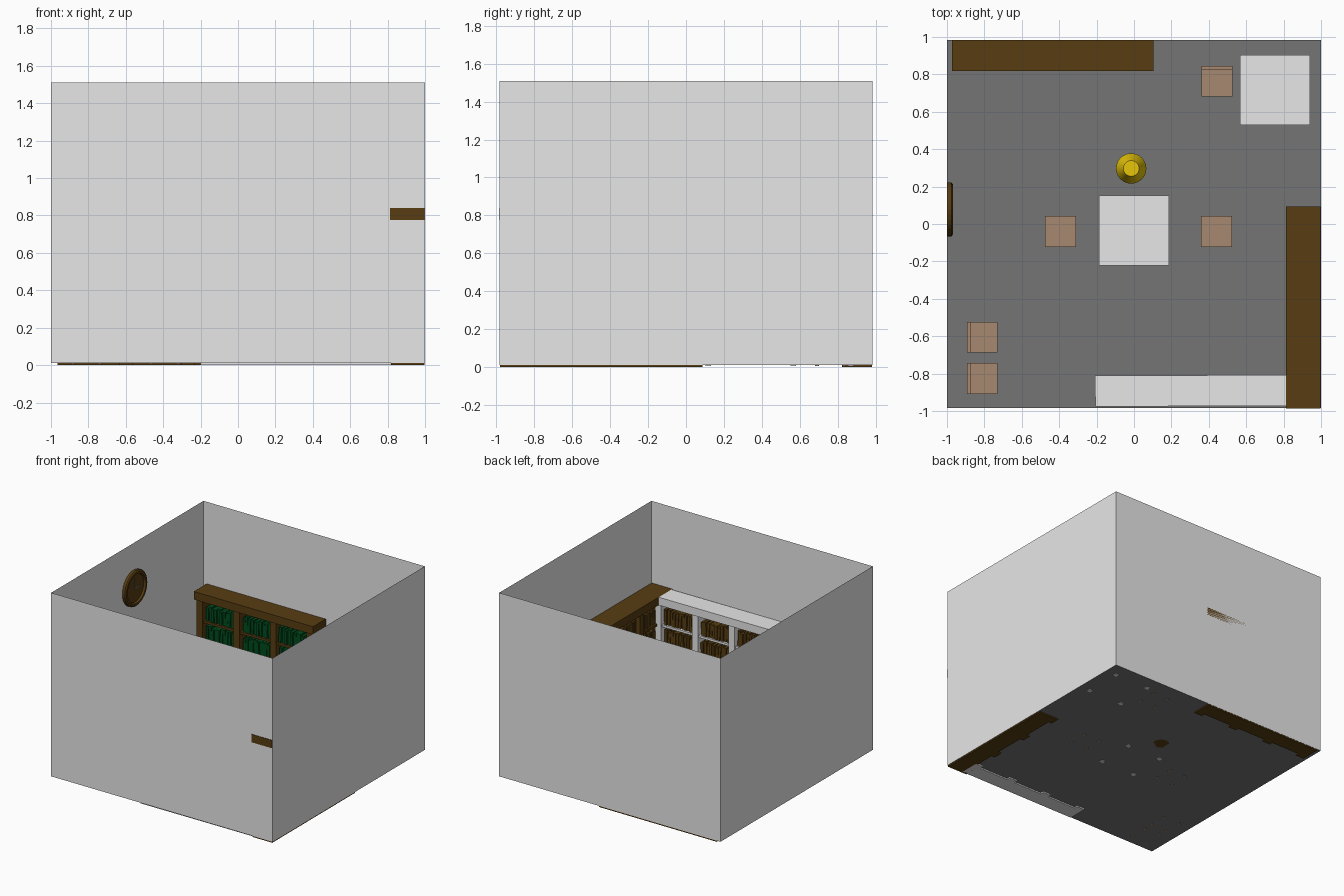
import bpy, bmesh, math, random
from mathutils import Matrix, Vector

if "Cube" in bpy.data.objects:
    bpy.data.objects.remove(bpy.data.objects["Cube"])
random.seed(4)


def mat(name, r, g, b):
    m = bpy.data.materials.new(name)
    m.diffuse_color = (r, g, b, 1)
    m.use_nodes = True
    m.node_tree.nodes["Principled BSDF"].inputs["Base Color"].default_value = m.diffuse_color
    return m


WHITE = mat("white", 0.8, 0.8, 0.8)
GREY = mat("floor_grey", 0.176, 0.176, 0.176)
BROWN = mat("dark_wood", 0.096, 0.046, 0.0056)
TAN = mat("chair_tan", 0.38, 0.25, 0.16)
YELLOW = mat("lamp_yellow", 0.8, 0.56, 0.003)
GREEN = mat("book_green", 0.0, 0.07, 0.012)


def finish(bm, name, material, M=Matrix()):
    me = bpy.data.meshes.new(name)
    bm.to_mesh(me)
    bm.free()
    me.materials.append(material)
    ob = bpy.data.objects.new(name, me)
    ob.matrix_world = M
    bpy.context.collection.objects.link(ob)
    return ob


def add_box(bm, x0, x1, y0, y1, z0, z1, tilt=0):
    M = Matrix.Translation(((x0 + x1) / 2, (y0 + y1) / 2, (z0 + z1) / 2))
    M = M @ Matrix.Rotation(tilt, 4, 'Y') @ Matrix.Diagonal((x1 - x0, y1 - y0, z1 - z0, 1))
    bmesh.ops.create_cube(bm, size=1, matrix=M)


def boxes(name, material, lst, M=Matrix()):
    bm = bmesh.new()
    for b in lst:
        add_box(bm, *b)
    return finish(bm, name, material, M)


def lathe(name, material, profile, n=32, M=Matrix()):
    bm = bmesh.new()
    rings = []
    for r, z in profile:
        rings.append([bm.verts.new((r * math.cos(2 * math.pi * i / n), r * math.sin(2 * math.pi * i / n), z))
                      for i in range(n)])
    for a, b in zip(rings, rings[1:]):
        for i in range(n):
            j = (i + 1) % n
            bm.faces.new((a[i], a[j], b[j], b[i]))
    bm.faces.new(rings[0][::-1])
    bm.faces.new(rings[-1])
    return finish(bm, name, material, M)


def place(x, y, z=0, deg=0):
    return Matrix.Translation((x, y, z)) @ Matrix.Rotation(math.radians(deg), 4, 'Z')


# room: open box of four walls and a floor
X, Y, Z0, Z1 = 1.0, 0.983, 0.01, 1.51
corners = [(-X, -Y), (X, -Y), (X, Y), (-X, Y)]
bm = bmesh.new()
lo = [bm.verts.new((x, y, Z0)) for x, y in corners]
hi = [bm.verts.new((x, y, Z1)) for x, y in corners]
for i in range(4):
    j = (i + 1) % 4
    bm.faces.new((lo[i], lo[j], hi[j], hi[i]))
finish(bm, "walls", WHITE)
bm = bmesh.new()
bm.faces.new([bm.verts.new((x, y, Z0)) for x, y in corners])
finish(bm, "floor", GREY)


# bookcase: runs along local +x, back at y = 0, front toward -y
def bookcase(name, wood, books, M, L=1.077, D=0.165):
    over, post, base, top, rows = 0.015, 0.055, 0.115, 0.775, 4
    pitch = (L - 2 * over - post) / 3
    parts = [(0, L, -D, 0, top, 0.84),                                # crown
             (over, L - over, -0.012, -0.002, 0.0, top),              # back panel
             (over, L - over, -D + 0.035, -0.002, 0.0, base)]         # plinth
    for i in range(4):
        x = over + i * pitch
        parts.append((x, x + post, -D + 0.015, -0.002, 0.0, top))     # posts
        parts.append((x - 0.008, x + post + 0.008, -D + 0.005, -0.002, 0.0, 0.09))
    h = (top - base) / rows
    for r in range(1, rows):
        z = base + r * h
        parts.append((over, L - over, -D + 0.025, -0.002, z - 0.018, z))
    boxes(name, wood, parts, M)
    bm = bmesh.new()
    for i in range(3):
        x0 = over + i * pitch + post + 0.012
        w = (pitch - post - 0.024) / 10
        for r in range(rows):
            z = base + r * h
            for k in range(10):
                x = x0 + k * w
                f = -D + random.uniform(0.03, 0.045)
                add_box(bm, x + 0.002, x + w - 0.002, f, -0.03, z,
                        z + random.uniform(0.105, 0.128), random.uniform(-0.04, 0.06))
    finish(bm, name + "_books", books, M)


bookcase("back_bookcase", BROWN, GREEN, place(-0.972, 0.983))
bookcase("right_bookcase", BROWN, BROWN, place(0.998, 0.093, 0, -90), 1.08, 0.186)
bookcase("front_bookcase", WHITE, BROWN, place(0.87, -0.972, 0, 180.2))


# tables: slab top, apron and four legs
def table(name, x, y, s=0.187, h=0.33):
    parts = [(-s, s, -s, s, h - 0.025, h)]
    a, t = s - 0.02, 0.03
    for sx in (-1, 1):
        for sy in (-1, 1):
            xs, ys = sorted((sx * a, sx * (a - t))), sorted((sy * a, sy * (a - t)))
            parts.append((*xs, *ys, 0.005, h - 0.025))
    boxes(name, WHITE, parts, place(x, y))


table("centre_table", 0.0, -0.035)
table("corner_table", 0.753, 0.717)


# chairs and stools: back rest is on the local +y side
def chair(name, x, y, deg=0, back=True):
    s, h, t = 0.082, 0.2, 0.02
    parts = [(-s, s, -s, s, h - 0.02, h)]
    for sx in (-1, 1):
        for sy in (-1, 1):
            xs, ys = sorted((sx * s, sx * (s - t))), sorted((sy * s, sy * (s - t)))
            parts.append((*xs, *ys, 0.005, h - 0.02))
    if back:
        parts.append((-s, s, s - t, s, h, 0.4))
    boxes(name, TAN, parts, place(x, y, 0, deg))


chair("left_stool", -0.393, -0.04, 0, False)
chair("right_stool", 0.441, -0.04, 0, False)
chair("corner_chair", 0.444, 0.763)
chair("reading_chair_a", -0.812, -0.606, 90)
chair("reading_chair_b", -0.812, -0.826, 90)

# floor lamp: base and pole, tapered shade
L = place(-0.015, 0.297)
lathe("lamp_stand", BROWN, [(0.06, 0.01), (0.06, 0.025), (0.012, 0.035), (0.012, 0.62)], 24, L)
lathe("lamp_shade", YELLOW, [(0.081, 0.58), (0.042, 0.7)], 32, L)

# wall clock: raised rim round a recessed face, with hands
C = Matrix.Translation((-0.999, 0.078, 1.147)) @ Matrix.Rotation(math.pi / 2, 4, 'Z') @ Matrix.Rotation(math.pi / 2, 4, 'X')
lathe("clock_body", BROWN, [(0.145, 0.0), (0.145, 0.022), (0.135, 0.03), (0.118, 0.03), (0.112, 0.014)], 32, C)
boxes("clock_hands", GREY, [(-0.004, 0.004, -0.01, 0.085, 0.015, 0.02),
                            (-0.01, 0.055, -0.004, 0.004, 0.015, 0.019)], C)
